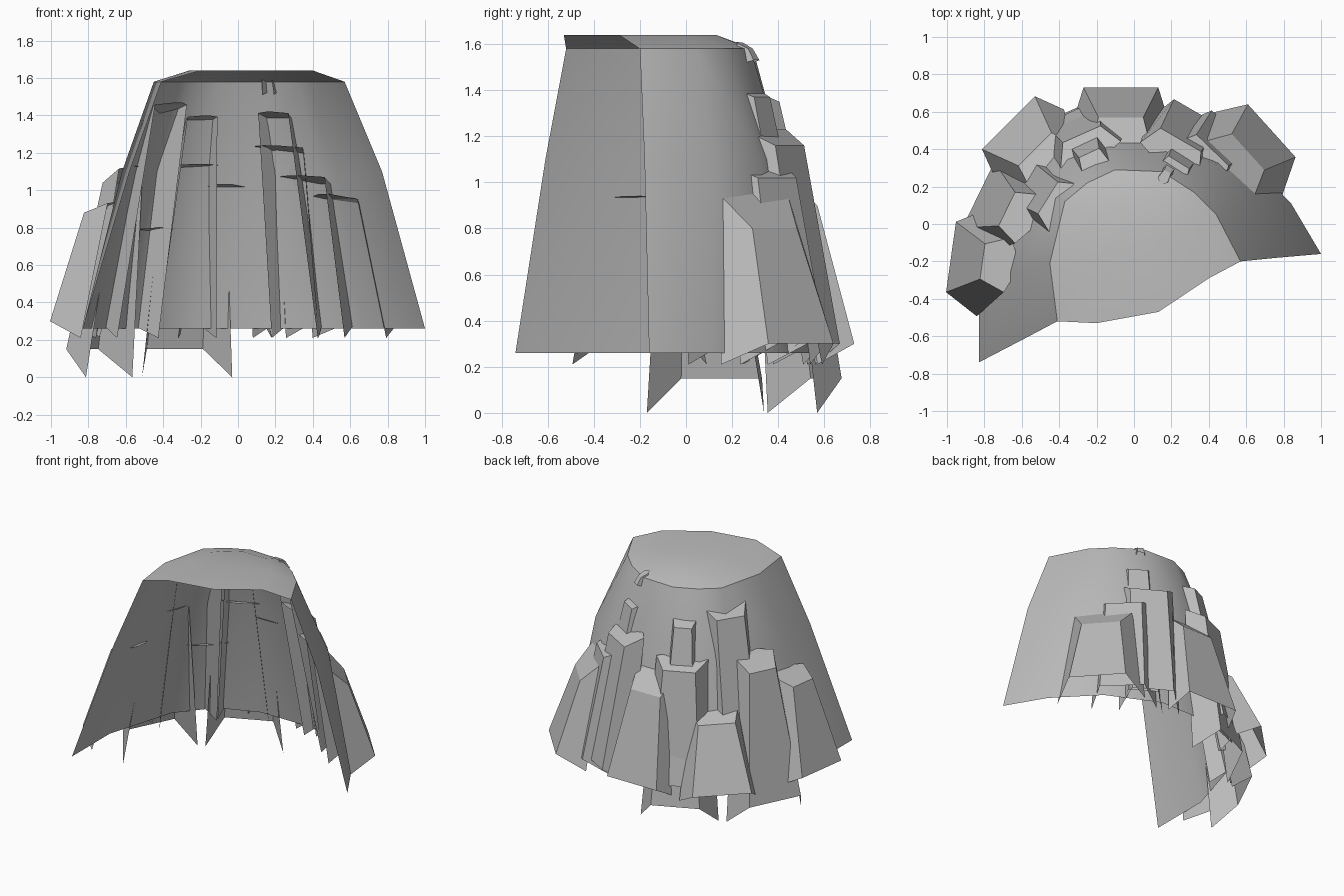
import bpy
import bmesh
from math import cos, sin, radians
from mathutils import Vector

default = bpy.data.objects.get("Cube")
if default:
    bpy.data.objects.remove(default, do_unlink=True)

# Single stone colour
stone = bpy.data.materials.new("stone_grey")
stone.use_nodes = True
stone.diffuse_color = (0.5, 0.5, 0.5, 1)
stone.node_tree.nodes["Principled BSDF"].inputs["Base Color"].default_value = (0.5, 0.5, 0.5, 1)


def finish(name, bm):
    """Turn a bmesh into a named, coloured object."""
    bmesh.ops.recalc_face_normals(bm, faces=bm.faces[:])
    mesh = bpy.data.meshes.new(name)
    bm.to_mesh(mesh)
    bm.free()
    mesh.materials.append(stone)
    obj = bpy.data.objects.new(name, mesh)
    bpy.context.collection.objects.link(obj)
    return obj


def ring(bm, points, z):
    return [bm.verts.new((x, y, z)) for x, y in points]


def bridge(bm, a, b):
    for i in range(len(a) - 1):
        bm.faces.new((a[i], a[i + 1], b[i + 1], b[i]))


# Open cliff shell: rings from the right front corner round the back to the left
foot = [(-.83, -.74), (-.83, -.3), (-.68, .2), (-.48, .44), (-.2, .55),
        (.22, .55), (.58, .38), (.84, .11), (1, -.16)]
waist = [(-.58, -.61), (-.62, -.25), (-.51, .17), (-.36, .35), (-.14, .42),
         (.18, .42), (.44, .32), (.65, .12), (.77, -.18)]
rim = [(-.41, -.52), (-.45, -.21), (-.37, .12), (-.25, .22), (-.1, .29),
       (.15, .28), (.32, .17), (.44, .05), (.57, -.2)]
crown = [(-.2, -.53), (-.26, -.2), (-.22, 0), (-.15, .07), (-.05, .13),
         (.13, .13), (.22, .05), (.3, -.03), (.4, -.29)]

bm = bmesh.new()
levels = [ring(bm, pts, z) for pts, z in
          ((foot, .26), (waist, 1.1), (rim, 1.58), (crown, 1.64))]
for low, high in zip(levels, levels[1:]):
    bridge(bm, low, high)
front_lip = bm.verts.new((.13, -.47, 1.64))
bm.faces.new(levels[-1] + [front_lip])
shell = finish("cliff_shell", bm)
bpy.ops.object.select_all(action="DESELECT")
shell.select_set(True)
bpy.context.view_layer.objects.active = shell
bpy.ops.object.shade_smooth_by_angle(angle=radians(30))


def column(name, x, y, angle, flare, foot_w, top_w, top_z, rise,
           foot_z=.3, drop=.09, depth=.16, spread=1.45):
    """Rock column open below and behind; x, y is the middle of its outer top edge."""
    out = Vector((cos(radians(angle)), sin(radians(angle)), 0))
    side = Vector((-out.y, out.x, 0))
    bm = bmesh.new()

    def corner(outward, across, z):
        return bm.verts.new(Vector((x, y, z)) + out * outward + side * across / 2)

    # Front face and two side walls, whose back edges run down to points
    base, top = [], []
    for sign, back in ((-1, True), (-1, False), (1, False), (1, True)):
        wide = sign * (spread if back else 1)
        base.append(corner(flare - depth * back, foot_w * wide, foot_z - drop * back))
        top.append(corner(-depth * .75 * back, top_w * wide, top_z + rise * .85 * back))
    bridge(bm, base, top)

    # Sloping top, narrowing towards the shell
    inner = [corner(-depth * 1.05, top_w * s, top_z + rise) for s in (.35, -.35)]
    bm.faces.new(top)
    bm.faces.new((top[0], top[3], inner[0], inner[1]))
    finish(name, bm)


# Large columns round the foot of the cliff
column("right_column", -.81, -.2, 172, .17, .38, .19, .88, .06, depth=.18, spread=1.55)
column("back_right_column", -.53, .4, 135, .2, .4, .25, .73, .07, spread=1.3)
column("back_column", -.07, .57, 90, .16, .4, .24, .9, .13, spread=1.25)
column("back_left_column", .61, .385, 42, .17, .38, .26, .8, .18, depth=.19, spread=1.55)

# Long columns that hang below the shell
column("right_long_column", -.68, .08, 154, .17, .39, .2, 1.04, .09, foot_z=.15, drop=.15)
column("back_long_column", -.28, .48, 114, .14, .33, .22, 1.08, .06,
       foot_z=.15, drop=.15, spread=1.6)

# Tall and middle columns nested behind them
column("right_tall_column", -.46, .14, 148, .25, .26, .2, 1.39, .08, spread=1.6)
column("back_right_tall_column", -.24, .38, 115, .24, .24, .12, 1.35, .05)
column("back_left_tall_column", .24, .33, 58, .25, .2, .13, 1.37, .05, depth=.13)
column("left_middle_column", .25, .45, 60, .17, .28, .25, 1.16, .08)
column("left_outer_column", .42, .395, 46, .15, .3, .24, 1.02, .06)

# Small chip under the rim
column("rim_chip", .18, .28, 60, .03, .05, .04, 1.58, .03, foot_z=1.53, drop=.02, depth=.07)
